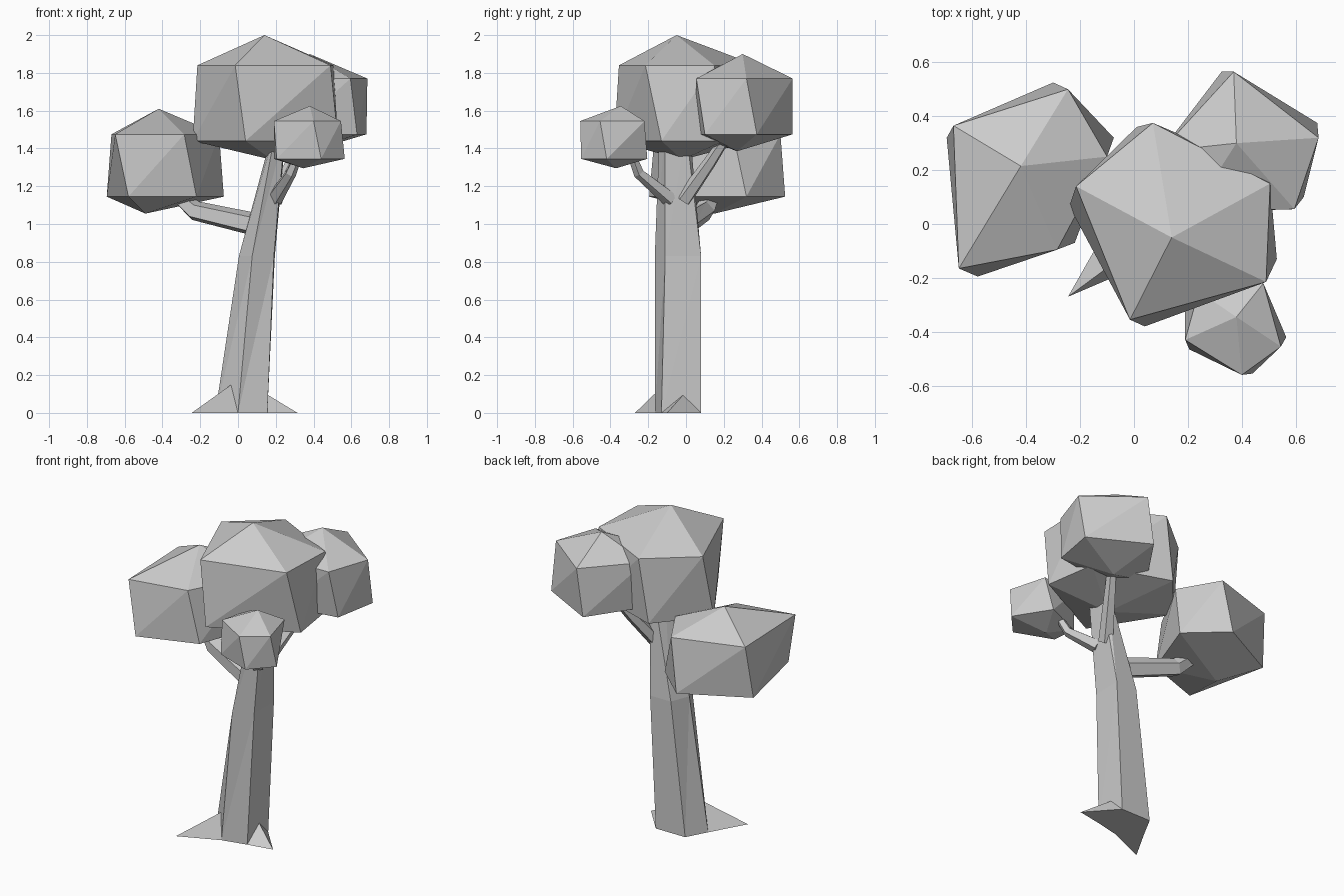
import bpy, bmesh
from mathutils import Vector
from math import cos, sin, tau

if "Cube" in bpy.data.objects:
    bpy.data.objects.remove(bpy.data.objects["Cube"])


def finish(name, bm):
    bmesh.ops.recalc_face_normals(bm, faces=bm.faces)
    mesh = bpy.data.meshes.new(name)
    bm.to_mesh(mesh)
    bm.free()
    obj = bpy.data.objects.new(name, mesh)
    bpy.context.collection.objects.link(obj)
    return obj


def blob(name, top, bottom, z_up, z_low, upper, lower):
    """Faceted leaf clump: two twisted five-point rings between two poles."""
    bm = bmesh.new()
    t, b = bm.verts.new(top), bm.verts.new(bottom)
    u = [bm.verts.new((x, y, z_up)) for x, y in upper]
    l = [bm.verts.new((x, y, z_low)) for x, y in lower]
    for i in range(5):
        j = (i + 1) % 5
        for tri in ((t, u[i], u[j]), (u[i], l[i], u[j]), (l[i], l[j], u[j]), (b, l[j], l[i])):
            bm.faces.new(tri)
    return finish(name, bm)


def loft(name, rings):
    """Closed skin through rings of points."""
    bm = bmesh.new()
    rows = [[bm.verts.new(p) for p in r] for r in rings]
    n = len(rows[0])
    for a, b in zip(rows, rows[1:]):
        for i in range(n):
            j = (i + 1) % n
            bm.faces.new((a[i], a[j], b[j]))
            bm.faces.new((a[i], b[j], b[i]))
    bm.faces.new(rows[0])
    bm.faces.new(rows[-1])
    return finish(name, bm)


def branch(name, path, radii, sides=5):
    pts = [Vector(p) for p in path]
    rings = []
    for i, (p, r) in enumerate(zip(pts, radii)):
        d = (pts[min(i + 1, len(pts) - 1)] - pts[max(i - 1, 0)]).normalized()
        a = d.cross(Vector((0, 0, 1))).normalized()
        b = a.cross(d)
        rings.append([p + r * (a * cos(tau * k / sides) + b * sin(tau * k / sides))
                      for k in range(sides)])
    return loft(name, rings)


def root(name, a, b, apex, tip):
    bm = bmesh.new()
    v = [bm.verts.new(p) for p in (a, b, apex, tip)]
    for tri in ((0, 1, 2), (0, 1, 3), (1, 2, 3), (0, 2, 3)):
        bm.faces.new([v[i] for i in tri])
    return finish(name, bm)


# Leaning five-sided trunk
sections = [
    (0.0, [(0, -.165), (.155, -.13), (.155, .08), (-.05, .08), (-.12, -.05)]),
    (0.83, [(.075, -.165), (.19, -.11), (.195, .08), (.05, .08), (.005, -.04)]),
    (1.5, [(.2, -.14), (.25, -.11), (.255, 0), (.22, .02), (.185, -.05)]),
]
loft("trunk", [[(x, y, z) for x, y in ring] for z, ring in sections])

# Pointed roots
root("left_root", (0, -.165, 0), (-.12, -.05, 0), (-.035, -.115, .15), (-.245, -.27, 0))
root("right_root", (.155, -.13, 0), (.155, .08, 0), (.158, -.015, .095), (.315, -.1, 0))

# Bent branches
branch("left_branch", [(.12, -.02, .99), (-.23, .1, 1.07), (-.4, .17, 1.22)], [.065, .055, .03])
branch("front_branch", [(.19, -.08, 1.13), (.28, -.25, 1.27), (.34, -.31, 1.42)], [.045, .03, .02])
branch("back_branch", [(.2, -.01, 1.13), (.29, .13, 1.33), (.36, .24, 1.5)], [.045, .035, .025])

# Leaf clumps
blob("main_foliage", (.14, -.05, 2.0), (.18, -.02, 1.34), 1.84, 1.44,
     [(.505, .15), (.07, .375), (-.215, .14), (-.015, -.355), (.49, -.215)],
     [(.48, .2), (.01, .36), (-.24, .065), (.04, -.38), (.53, -.13)])
blob("left_foliage", (-.42, .215, 1.61), (-.49, .15, 1.055), 1.475, 1.145,
     [(-.1, .25), (-.245, .5), (-.67, .365), (-.65, -.165), (-.285, -.095)],
     [(-.075, .32), (-.3, .525), (-.695, .32), (-.58, -.195), (-.22, -.07)])
blob("back_foliage", (.38, .3, 1.9), (.38, .27, 1.385), 1.77, 1.475,
     [(.685, .32), (.37, .565), (.1, .27), (.22, .05), (.595, .055)],
     [(.68, .375), (.325, .565), (.09, .22), (.27, .045), (.63, .1)])
blob("front_foliage", (.38, -.345, 1.625), (.345, -.37, 1.295), 1.545, 1.345,
     [(.545, -.455), (.48, -.22), (.24, -.25), (.19, -.43), (.4, -.56)],
     [(.565, -.42), (.43, -.205), (.19, -.31), (.205, -.465), (.44, -.555)])
